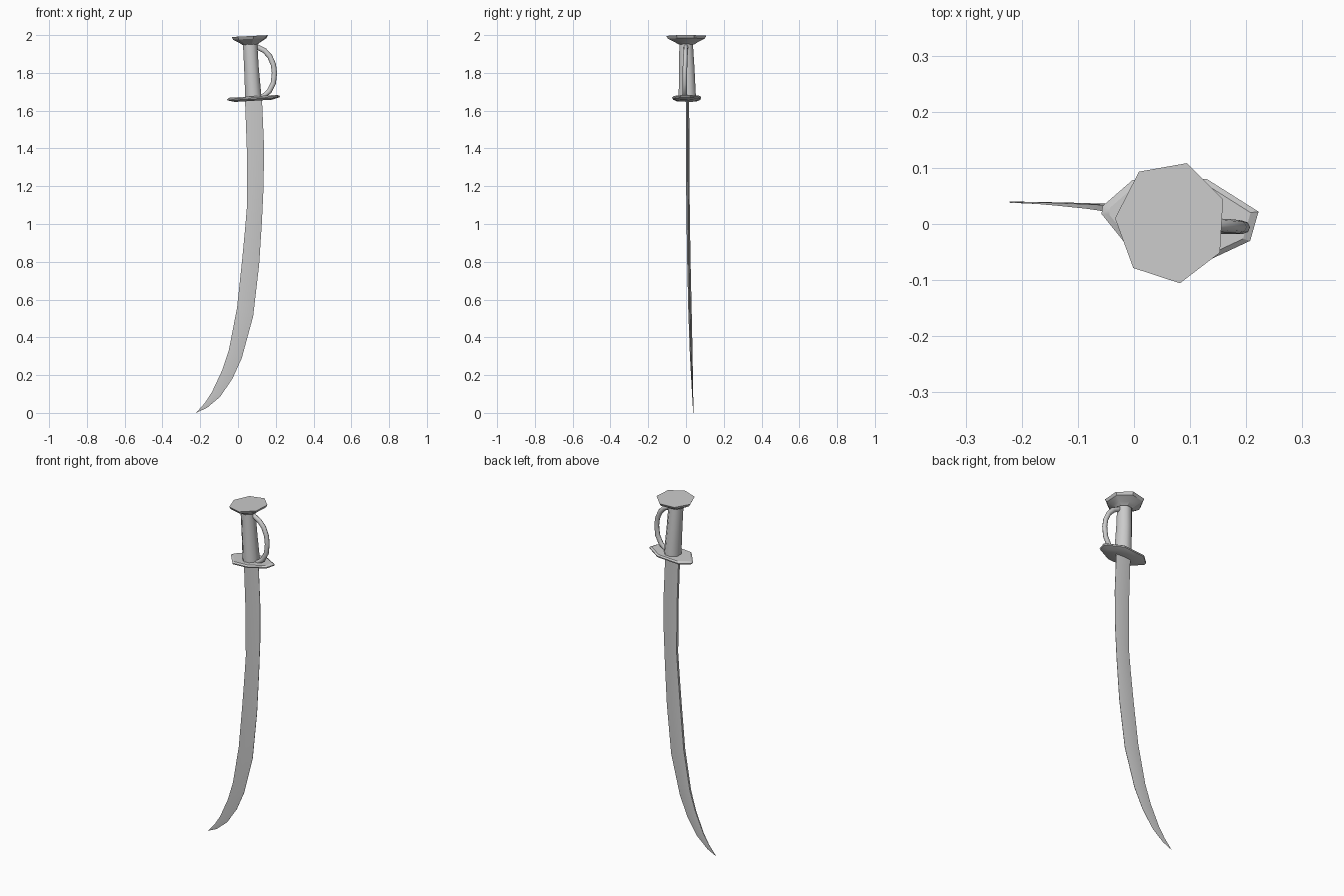
import bpy, bmesh
from math import sin, cos, tau, radians
from mathutils import Vector

if "Cube" in bpy.data.objects:
    bpy.data.objects.remove(bpy.data.objects["Cube"])


def loft(name, rings, smooth=35):
    """Skin a list of equal-length rings and cap both ends."""
    bm = bmesh.new()
    loops = [[bm.verts.new(p) for p in ring] for ring in rings]
    n = len(loops[0])
    for a, b in zip(loops, loops[1:]):
        for i in range(n):
            j = (i + 1) % n
            bm.faces.new((a[i], a[j], b[j], b[i]))
    bm.faces.new(loops[0])
    bm.faces.new(loops[-1])
    bmesh.ops.remove_doubles(bm, verts=bm.verts, dist=1e-5)
    bmesh.ops.recalc_face_normals(bm, faces=bm.faces)
    mesh = bpy.data.meshes.new(name)
    bm.to_mesh(mesh)
    bm.free()
    ob = bpy.data.objects.new(name, mesh)
    bpy.context.collection.objects.link(ob)
    bpy.ops.object.select_all(action='DESELECT')
    ob.select_set(True)
    bpy.context.view_layer.objects.active = ob
    bpy.ops.object.shade_smooth_by_angle(angle=radians(smooth))
    return ob


def ring(cx, cy, z, rx, ry, n, phase=0.0, tilt=0.0):
    pts = []
    for i in range(n):
        a = radians(phase) + tau * i / n
        x = rx * cos(a)
        pts.append((cx + x, cy + ry * sin(a), z + tilt * x))
    return pts


# pommel: slightly tilted seven-sided flared cap
loft("pommel", [ring(0.066, 0.003, z, rx, ry, 7, 22, 0.05) for z, rx, ry in
                ((1.95, 0.042, 0.042), (1.962, 0.06, 0.062),
                 (1.98, 0.092, 0.1), (1.995, 0.1, 0.11))], 25)

# grip: tapering handle
loft("grip", [ring(cx, cy, z, rx, ry, 8, 22.5) for cx, cy, z, rx, ry in
              ((0.082, 0.007, 1.66, 0.047, 0.050),
               (0.071, 0.004, 1.83, 0.042, 0.044),
               (0.063, 0.0, 1.975, 0.041, 0.038))], 50)

# cross guard: pointed oval plate, tilted up toward +x
outline = [(-0.058, 0.018), (-0.056, 0.032), (-0.003, 0.078), (0.13, 0.08),
           (0.222, 0.022), (0.207, -0.03), (0.115, -0.073), (0.013, -0.07)]
loft("cross_guard", [[(0.08 + (x - 0.08) * s, 0.005 + (y - 0.005) * s,
                       z + 0.06 * (x - 0.08) * s) for x, y in outline]
                     for z, s in ((1.652, 0.7), (1.662, 0.98),
                                  (1.669, 1.0), (1.676, 0.9))], 25)

# knuckle bow: round tube from below the pommel to the guard
path = [Vector(p) for p in ((0.075, 0, 1.945), (0.106, 0, 1.935),
        (0.140, -0.002, 1.918), (0.168, -0.003, 1.888), (0.187, -0.005, 1.845),
        (0.193, -0.006, 1.800), (0.187, -0.006, 1.745), (0.165, -0.006, 1.702),
        (0.140, -0.006, 1.682), (0.115, -0.005, 1.667))]
tube = []
for i, p in enumerate(path):
    t = (path[min(i + 1, len(path) - 1)] - path[max(i - 1, 0)]).normalized()
    side = Vector((0, 1, 0))
    out = t.cross(side).normalized()
    r = 0.014 if 0 < i < 8 else 0.012
    tube.append([p + side * 0.012 * cos(tau * k / 8) + out * r * sin(tau * k / 8)
                 for k in range(8)])
loft("knuckle_bow", tube, 60)

# blade: spine (concave side) and cutting edge (convex side) stations
spine = [(0.037, 1.66), (0.048, 1.36), (0.048, 1.10), (0.022, 0.81),
         (-0.005, 0.557), (-0.048, 0.334), (-0.085, 0.223), (-0.138, 0.11),
         (-0.175, 0.053), (-0.221, 0.001)]
edge = [(0.127, 1.66), (0.137, 1.43), (0.136, 1.21), (0.112, 0.785),
        (0.08, 0.51), (0.02, 0.29), (-0.03, 0.18), (-0.095, 0.085),
        (-0.164, 0.027), (-0.222, 0.0)]
edge[3:3] = [(0.127, 1.02)]
spine[3:3] = [(0.038, 0.98)]
sections = []
for (sx, sz), (ex, ez) in zip(spine, edge):
    z = (sz + ez) / 2
    y = 0.008 + 0.031 * (1 - z / 1.66) ** 2.2
    h = 0.009 * min(1, 0.12 + z * 2.2)
    mx, mz = sx + (ex - sx) * 0.5, sz + (ez - sz) * 0.5
    sections.append([(sx, y - h * 0.8, sz), (mx, y - h, mz), (ex, y - h * 0.1, ez),
                     (ex, y + h * 0.1, ez), (mx, y + h, mz), (sx, y + h * 0.8, sz)])
loft("blade", sections, 40)
